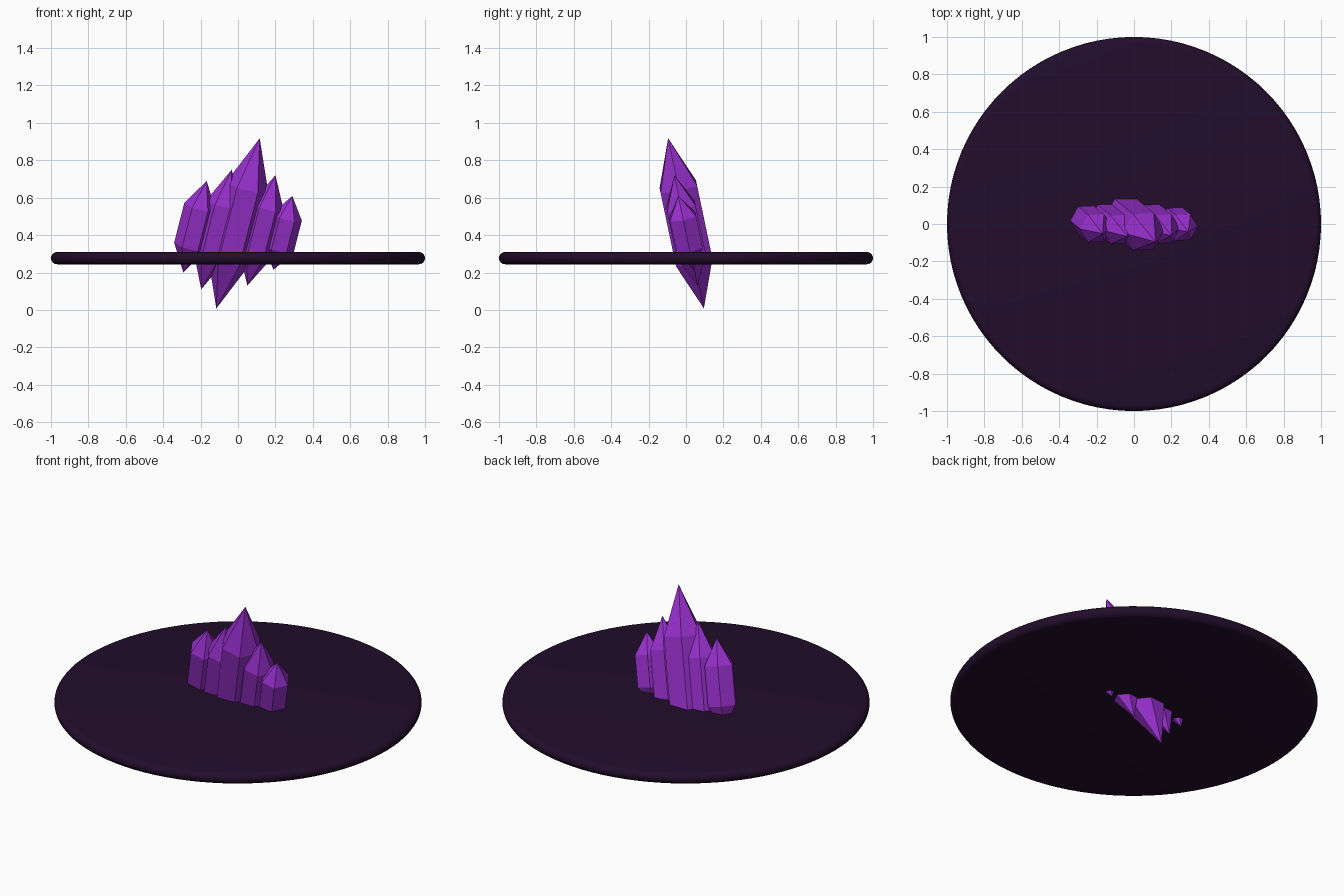
import bpy
import bmesh
import math
from mathutils import Vector

cube = bpy.data.objects.get("Cube")
if cube:
    bpy.data.objects.remove(cube, do_unlink=True)


def material(name, rgb):
    mat = bpy.data.materials.new(name)
    mat.use_nodes = True
    mat.diffuse_color = (*rgb, 1)
    bsdf = mat.node_tree.nodes["Principled BSDF"]
    bsdf.inputs["Base Color"].default_value = (*rgb, 1)
    bsdf.inputs["Roughness"].default_value = 0.6
    return mat


def add_object(name, bm, mat):
    bmesh.ops.recalc_face_normals(bm, faces=bm.faces)
    mesh = bpy.data.meshes.new(name)
    bm.to_mesh(mesh)
    bm.free()
    mesh.materials.append(mat)
    obj = bpy.data.objects.new(name, mesh)
    bpy.context.collection.objects.link(obj)
    return obj


violet = material("bright violet", (0.32, 0.03, 0.62))
plum = material("dark plum", (0.016, 0.004, 0.024))

# Round base disc with a fully rounded rim, lathed from a half profile
MID, EDGE, ARC, SIDES = 0.277, 0.033, 8, 96
profile = [(0, MID - EDGE)]
for i in range(ARC + 1):
    a = math.pi * (i / ARC - 0.5)
    profile.append((1 - EDGE + EDGE * math.cos(a), MID + EDGE * math.sin(a)))
profile.append((0, MID + EDGE))

bm = bmesh.new()
verts = [bm.verts.new((r, 0, z)) for r, z in profile]
edges = [bm.edges.new(pair) for pair in zip(verts, verts[1:])]
bmesh.ops.spin(bm, geom=verts + edges, cent=(0, 0, 0), axis=(0, 0, 1),
               angle=math.tau, steps=SIDES)
bmesh.ops.remove_doubles(bm, verts=bm.verts, dist=0.0001)
disc = add_object("base_disc", bm, plum)
bpy.context.view_layer.objects.active = disc
disc.select_set(True)
bpy.ops.object.shade_smooth_by_angle(angle=math.radians(40))
disc.select_set(False)

# All shards lean the same way: towards +x and the front
LEAN = Vector((0.255, -0.21, 1))
AXIS = LEAN.normalized()
SIDE = (Vector((1, 0, 0)) - AXIS * AXIS.x).normalized()
DEPTH = AXIS.cross(SIDE)
SHOULDER = 0.43


def shard(name, x, z, height, radius):
    """Six-sided prism with a point at each end."""
    bm = bmesh.new()
    centre = Vector((x, 0, z))
    half = LEAN * height / 2
    top = bm.verts.new(centre + half)
    bottom = bm.verts.new(centre - half)
    rings = []
    for sign in (1, -1):
        ring = []
        for i in range(6):
            a = math.tau * i / 6
            offset = (SIDE * math.cos(a) + DEPTH * math.sin(a)) * radius
            ring.append(bm.verts.new(centre + half * SHOULDER * sign + offset))
        rings.append(ring)
    upper, lower = rings
    for i in range(6):
        j = (i + 1) % 6
        bm.faces.new((top, upper[i], upper[j]))
        bm.faces.new((upper[i], lower[i], lower[j], upper[j]))
        bm.faces.new((bottom, lower[j], lower[i]))
    add_object(name, bm, violet)


# Row of crystal shards: x, centre height, length, radius
shard("crystal_centre", 0, 0.463, 0.91, 0.115)
shard("crystal_inner_right", -0.115, 0.43, 0.64, 0.09)
shard("crystal_outer_right", -0.23, 0.445, 0.49, 0.087)
shard("crystal_inner_left", 0.125, 0.425, 0.59, 0.09)
shard("crystal_outer_left", 0.24, 0.412, 0.395, 0.082)
